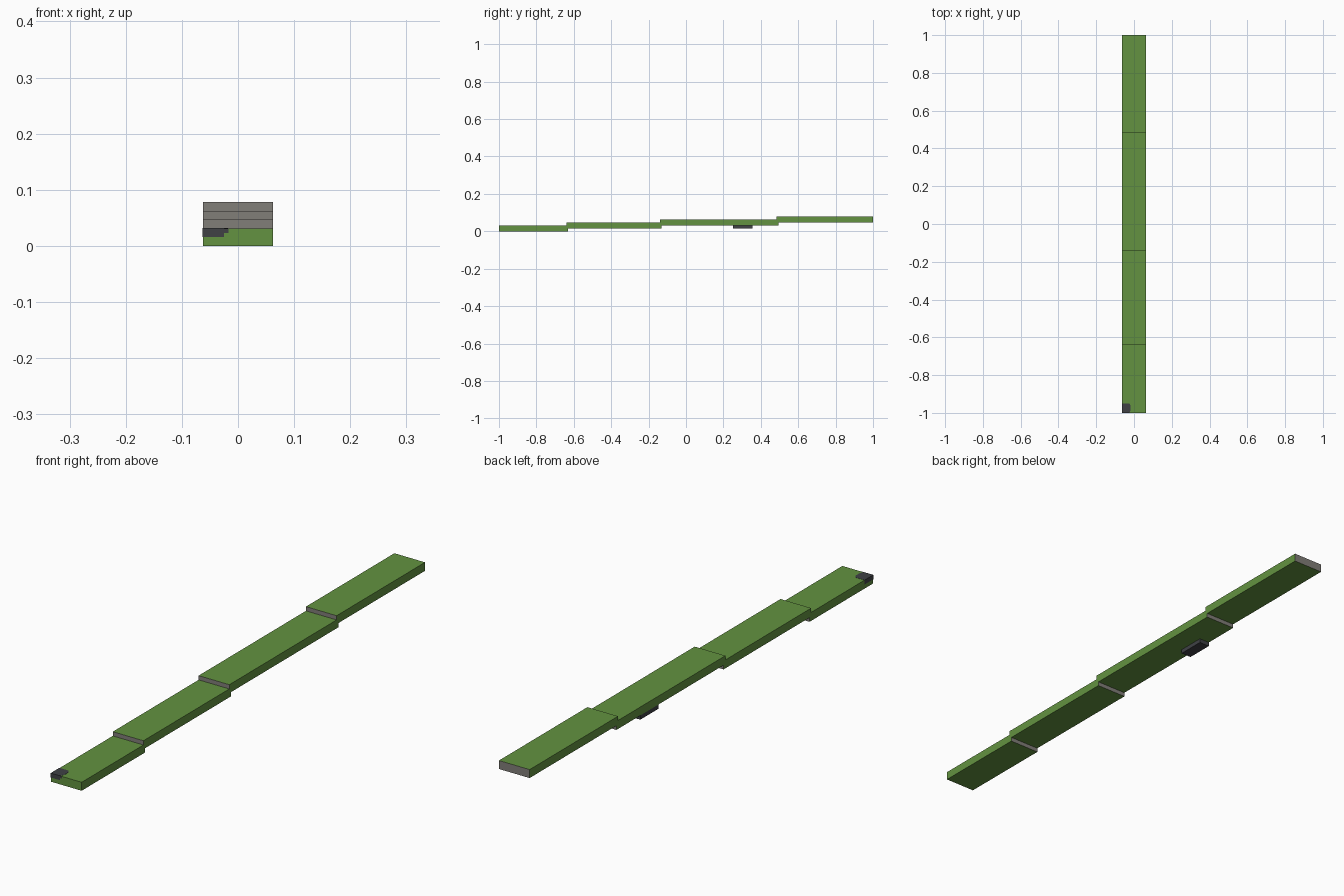
import bpy, bmesh

cube = bpy.data.objects.get("Cube")
if cube:
    bpy.data.objects.remove(cube, do_unlink=True)


def material(name, rgb):
    m = bpy.data.materials.new(name)
    m.use_nodes = True
    m.diffuse_color = (*rgb, 1)
    m.node_tree.nodes["Principled BSDF"].inputs["Base Color"].default_value = (*rgb, 1)
    return m


green = material("grass green", (0.125, 0.29, 0.052))
grey = material("stone grey", (0.22, 0.21, 0.19))
dark = material("dark slate", (0.05, 0.053, 0.06))


def prism(name, outline, z0, z1, mats):
    """Extrude a flat outline upwards from z0 to z1."""
    bm = bmesh.new()
    base = bm.faces.new([bm.verts.new((x, y, z0)) for x, y in outline])
    top = bmesh.ops.extrude_face_region(bm, geom=[base])["geom"]
    verts = [v for v in top if isinstance(v, bmesh.types.BMVert)]
    bmesh.ops.translate(bm, verts=verts, vec=(0, 0, z1 - z0))
    bmesh.ops.recalc_face_normals(bm, faces=bm.faces)
    mesh = bpy.data.meshes.new(name)
    bm.to_mesh(mesh)
    bm.free()
    for m in mats:
        mesh.materials.append(m)
    ob = bpy.data.objects.new(name, mesh)
    bpy.context.collection.objects.link(ob)
    return ob


def rect(x0, x1, y0, y1):
    return [(x0, y0), (x1, y0), (x1, y1), (x0, y1)]


HALF = 0.0625
STEP = 0.0156
THICK = 2 * STEP

# Stepped path slabs, green with grey end faces
spans = [(-1, -0.63), (-0.64, -0.13), (-0.14, 0.495), (0.485, 1)]
for i, (y0, y1) in enumerate(spans):
    slab = prism(f"path_slab_{i + 1}", rect(-HALF, HALF, y0, y1),
                 i * STEP, i * STEP + THICK, [green, grey])
    for f in slab.data.polygons:
        front_of_path = i == 0 and f.normal.y < 0
        if abs(f.normal.y) > 0.9 and not front_of_path:
            f.material_index = 1

# Dark corner stone with clipped corners, just proud of the first slab
E = 0.0006
corner = [(-HALF - E, -1 - E), (-0.025, -1 - E), (-0.018, -0.985),
          (-0.018, -0.96), (-0.025, -0.95), (-HALF - E, -0.95)]
prism("corner_stone", corner, STEP, THICK + E, [dark])
prism("corner_stone_lip", rect(-0.03, -0.017, -1 - E, -0.99),
      1.5 * STEP, THICK, [dark])

# Dark block hanging below the third slab
prism("under_block", rect(-HALF, -0.02, 0.25, 0.355), STEP, THICK + E, [dark])
